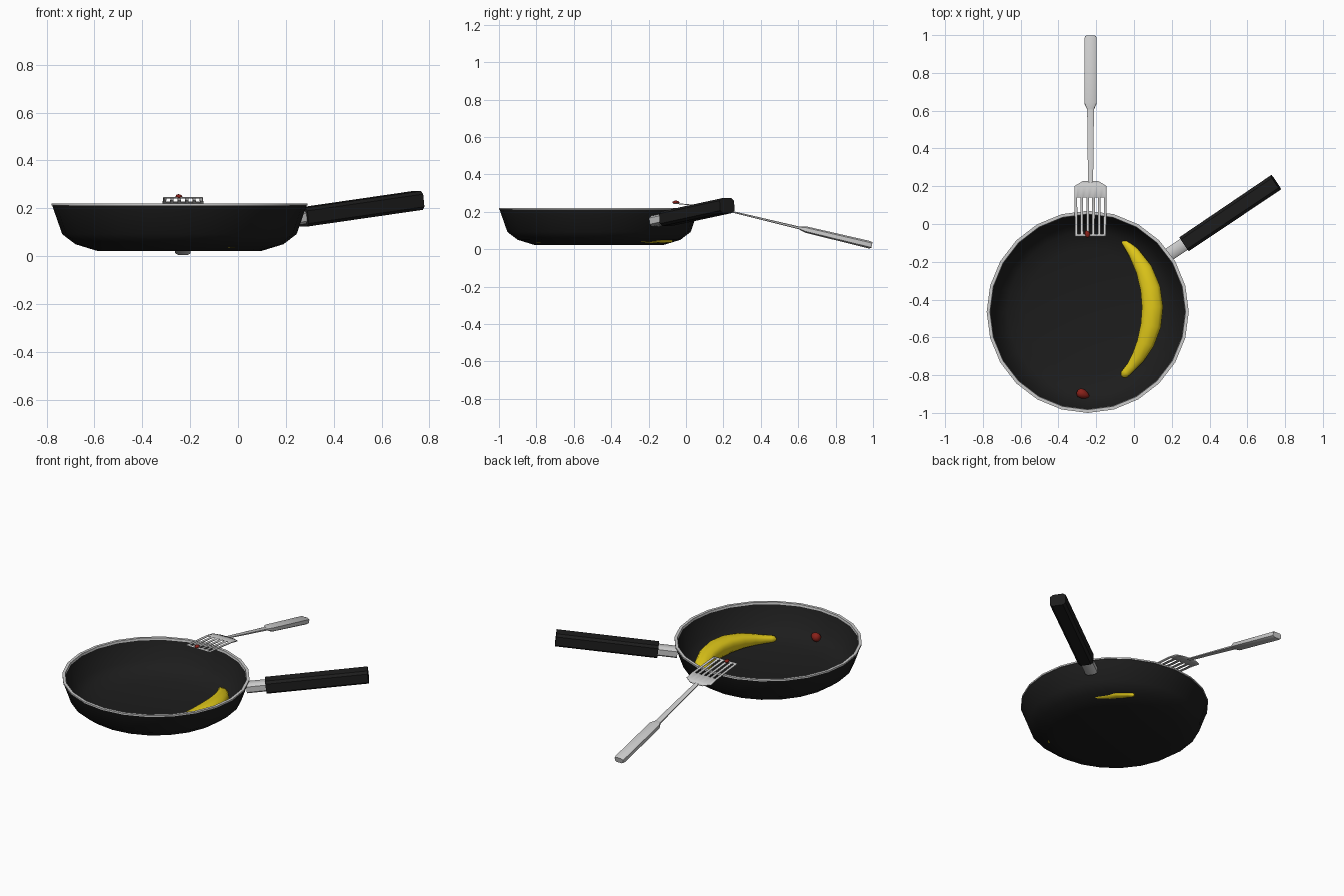
import bpy, bmesh, math
from mathutils import Vector

if "Cube" in bpy.data.objects:
    bpy.data.objects.remove(bpy.data.objects["Cube"])


def material(name, color):
    m = bpy.data.materials.new(name)
    m.diffuse_color = (*color, 1)
    m.use_nodes = True
    m.node_tree.nodes["Principled BSDF"].inputs["Base Color"].default_value = m.diffuse_color
    return m


BLACK = material("black", (0.012, 0.012, 0.012))
YELLOW = material("yellow", (0.75, 0.58, 0.01))
RED = material("red", (0.25, 0.015, 0.01))


def finish(name, bm, mat=None, angle=40):
    bmesh.ops.recalc_face_normals(bm, faces=bm.faces)
    me = bpy.data.meshes.new(name)
    bm.to_mesh(me)
    bm.free()
    ob = bpy.data.objects.new(name, me)
    bpy.context.collection.objects.link(ob)
    if mat:
        me.materials.append(mat)
    bpy.ops.object.select_all(action='DESELECT')
    bpy.context.view_layer.objects.active = ob
    ob.select_set(True)
    bpy.ops.object.shade_smooth_by_angle(angle=math.radians(angle))
    return ob


def bridge(bm, rings):
    n = len(rings[0])
    for a, b in zip(rings, rings[1:]):
        for i in range(n):
            j = (i + 1) % n
            bm.faces.new((a[i], a[j], b[j], b[i]))


def lathe(name, profile, centre, mat=None, n=24, closed=False):
    bm = bmesh.new()
    rings = [[bm.verts.new((centre[0] + r * math.cos(2 * math.pi * i / n),
                            centre[1] + r * math.sin(2 * math.pi * i / n), z))
              for i in range(n)] for r, z in profile]
    if closed:
        rings.append(rings[0])
    bridge(bm, rings)
    if not closed:
        bm.faces.new(rings[0])
        bm.faces.new(rings[-1])
    return finish(name, bm, mat)


def loft(name, stations, n=8, power=0.6, mat=None, angle=40):
    """Stations are (centre, half width, half height); the sections follow the path."""
    bm = bmesh.new()
    rings = []
    pts = [Vector(s[0]) for s in stations]
    for k, (c, w, h) in enumerate(stations):
        t = (pts[min(k + 1, len(pts) - 1)] - pts[max(k - 1, 0)]).normalized()
        side = t.cross(Vector((0, 0, 1))).normalized()
        up = side.cross(t)
        ring = []
        for i in range(n):
            a = 2 * math.pi * (i + 0.5) / n
            ca, sa = math.cos(a), math.sin(a)
            u = math.copysign(abs(ca) ** power, ca) * w
            v = math.copysign(abs(sa) ** power, sa) * h
            ring.append(bm.verts.new(pts[k] + side * u + up * v))
        rings.append(ring)
    bridge(bm, rings)
    bm.faces.new(rings[0])
    bm.faces.new(rings[-1])
    return finish(name, bm, mat, angle)


# Pan body and its bare metal rim
PAN = (-0.245, -0.465)
lathe("pan_body", [(0.34, 0.021), (0.435, 0.05), (0.49, 0.092), (0.533, 0.215),
                   (0.52, 0.215), (0.478, 0.098), (0.425, 0.059), (0.335, 0.032)], PAN, BLACK)
lathe("pan_rim", [(0.535, 0.212), (0.535, 0.221), (0.518, 0.221), (0.516, 0.208)],
      PAN, closed=True)

# Pan handle: metal bracket through the wall, then the black grip
d = Vector((0.483, 0.325, 0.07))
grip = Vector((0.268, -0.105, 0.163))
loft("handle_bracket", [(grip - d * 0.19, 0.037, 0.03), (grip + d * 0.04, 0.037, 0.03)])
loft("handle_grip", [(grip, 0.046, 0.041), (grip + d, 0.048, 0.041)], mat=BLACK, power=0.45)

# Slotted spatula blade
X = -0.23
bars, slot = 0.014, 0.0172
xs = [-0.085]
for i in range(11):
    xs.append(xs[-1] + (slot if i % 2 else bars))
rows = [(-0.067, 0.245, 0.97), (-0.052, 0.244, 0.97), (0.14, 0.226, 1.0),
        (0.2, 0.214, 1.0), (0.226, 0.206, 0.5)]
bm = bmesh.new()
grid = [[bm.verts.new((X + x * s, y, z)) for x in xs] for y, z, s in rows]
for r in range(len(rows) - 1):
    for c in range(11):
        if not (r == 1 and c % 2):
            bm.faces.new((grid[r][c], grid[r][c + 1], grid[r + 1][c + 1], grid[r + 1][c]))
blade = finish("spatula_blade", bm)
sol = blade.modifiers.new("thickness", 'SOLIDIFY')
sol.thickness, sol.offset = 0.005, 0

# Spatula shaft and handle
loft("spatula_shaft", [((X, 0.21, 0.209), 0.014, 0.004), ((X, 0.62, 0.11), 0.019, 0.008)])
loft("spatula_handle", [((X, 0.605, 0.114), 0.018, 0.008), ((X, 0.64, 0.105), 0.034, 0.018),
                        ((X, 0.98, 0.024), 0.034, 0.021), ((X, 0.994, 0.021), 0.03, 0.017)])

# Banana lying against the pan wall
stations = []
shape = [(0, .010), (.04, .018), (.12, .031), (.25, .046), (.38, .055), (.5, .058),
         (.62, .056), (.74, .048), (.84, .037), (.92, .027), (.97, .024), (.99, .021), (1, .013)]
for t, w in shape:
    a = math.radians(49 - 96.5 * t)
    h = w * 0.85
    stations.append(((-0.386 + 0.484 * math.cos(a), -0.445 + 0.484 * math.sin(a), 0.034 + h), w, h))
loft("banana", stations, n=10, power=0.75, mat=YELLOW, angle=60)

# Red food scraps, in the pan and on the blade
for name, pos, size, turn in (("scrap_in_pan", (-0.27, -0.90, 0.085), (0.036, 0.025, 0.026), -0.4),
                              ("scrap_on_blade", (-0.246, -0.053, 0.25), (0.014, 0.019, 0.009), 0.3)):
    bm = bmesh.new()
    bmesh.ops.create_icosphere(bm, subdivisions=2, radius=1)
    for v in bm.verts:
        taper = 1 - 0.35 * v.co.x
        v.co = Vector((v.co.x * size[0], v.co.y * size[1] * taper, v.co.z * size[2] * taper))
    ob = finish(name, bm, RED)
    ob.location = pos
    ob.rotation_euler = (0, 0, turn)
